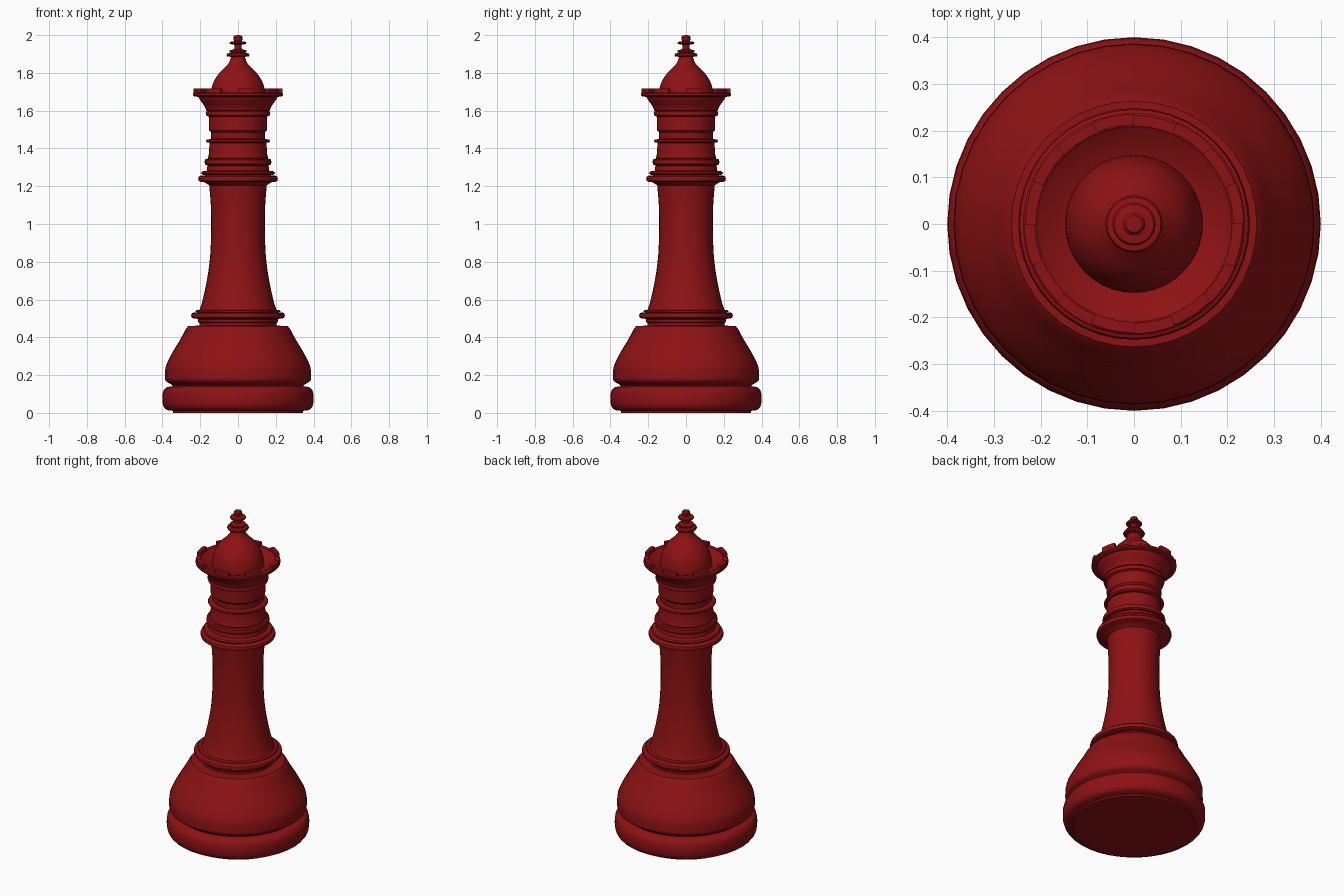
import bpy, bmesh
from math import sin, cos, pi, radians

if "Cube" in bpy.data.objects:
    bpy.data.objects.remove(bpy.data.objects["Cube"])

SEGS = 40

red = bpy.data.materials.new("red_lacquer")
red.diffuse_color = (0.27, 0.006, 0.007, 1)
red.use_nodes = True
red.node_tree.nodes["Principled BSDF"].inputs["Base Color"].default_value = red.diffuse_color


def bead(r_in, r_out, z0, z1, n=6, power=0.7):
    """Rounded moulding: half super-ellipse bulging from r_in to r_out."""
    pts = []
    for i in range(n + 1):
        a = -pi / 2 + pi * i / n
        c, s = max(cos(a), 0.0), sin(a)
        z = (z0 + z1) / 2 + (z1 - z0) / 2 * (abs(s) ** power) * (1 if s > 0 else -1)
        pts.append((r_in + (r_out - r_in) * c ** power, z))
    return pts


def smooth(pts, n=4):
    """Catmull-Rom curve through profile points."""
    p = [pts[0]] + pts + [pts[-1]]
    out = []
    for i in range(1, len(p) - 2):
        a, b, c, d = p[i - 1:i + 3]
        for k in range(n):
            t = k / n
            out.append(tuple(0.5 * (2 * b[j] + (c[j] - a[j]) * t
                       + (2 * a[j] - 5 * b[j] + 4 * c[j] - d[j]) * t * t
                       + (3 * b[j] - a[j] - 3 * c[j] + d[j]) * t ** 3) for j in (0, 1)))
    return out + [pts[-1]]


def finish(name, bm, angle=35):
    bmesh.ops.recalc_face_normals(bm, faces=bm.faces)
    me = bpy.data.meshes.new(name)
    bm.to_mesh(me)
    bm.free()
    me.materials.append(red)
    ob = bpy.data.objects.new(name, me)
    bpy.context.collection.objects.link(ob)
    bpy.ops.object.select_all(action='DESELECT')
    ob.select_set(True)
    bpy.context.view_layer.objects.active = ob
    bpy.ops.object.shade_smooth_by_angle(angle=radians(angle))
    return ob


def lathe(name, profile):
    """Turn a (radius, z) profile around the z axis."""
    bm = bmesh.new()
    vs = [bm.verts.new((r, 0, z)) for r, z in profile]
    es = [bm.edges.new(e) for e in zip(vs, vs[1:])]
    bmesh.ops.spin(bm, geom=vs + es, cent=(0, 0, 0), axis=(0, 0, 1),
                   angle=2 * pi, steps=SEGS, use_duplicate=False)
    bmesh.ops.remove_doubles(bm, verts=bm.verts, dist=1e-5)
    return finish(name, bm)


# Foot: flat underside and a fat rounded ring
lathe("foot", [(0, 0), (0.345, 0), (0.345, 0.01)]
      + bead(0.35, 0.40, 0.012, 0.14, 10) + [(0.345, 0.142)])

# Bell-shaped base
lathe("bell_base", [(0.345, 0.142)]
      + smooth([(0.352, 0.15), (0.383, 0.17), (0.386, 0.20), (0.381, 0.25), (0.347, 0.32),
                (0.305, 0.39), (0.278, 0.44), (0.263, 0.46)], 3)
      + [(0.205, 0.462)])

# Ring between base and column
lathe("lower_collar", [(0.205, 0.462), (0.205, 0.475), (0.212, 0.482), (0.212, 0.495)]
      + bead(0.215, 0.248, 0.498, 0.533) + [(0.225, 0.535), (0.222, 0.543), (0.205, 0.545)])

# Tapered column
lathe("column", smooth([(0.205, 0.545), (0.192, 0.58), (0.171, 0.67), (0.154, 0.77), (0.145, 0.87),
                        (0.142, 1.0), (0.144, 1.1), (0.152, 1.205)]))

# Stack of neck rings
lathe("neck_rings", [(0.152, 1.205), (0.168, 1.215)]
      + bead(0.18, 0.211, 1.222, 1.257) + bead(0.17, 0.196, 1.259, 1.281, 4)
      + [(0.165, 1.283), (0.162, 1.308)]
      + bead(0.158, 0.177, 1.31, 1.346)
      + [(0.160, 1.35), (0.154, 1.37), (0.151, 1.427)]
      + bead(0.151, 0.169, 1.43, 1.449, 4)
      + [(0.142, 1.452), (0.143, 1.485), (0.153, 1.495), (0.155, 1.568)])

# Flared crown with a dished top
lathe("crown", [(0.155, 1.568)] + bead(0.158, 0.171, 1.571, 1.598, 4)
      + smooth([(0.168, 1.60), (0.178, 1.625), (0.198, 1.652), (0.209, 1.673)], 3)
      + [(0.230, 1.675), (0.238, 1.681), (0.238, 1.691), (0.233, 1.696),
         (0.210, 1.696), (0.204, 1.69), (0.147, 1.668)])

# Eight raised, slightly curved teeth around the rim
bm = bmesh.new()
half = radians(11)
for k in range(8):
    mid = radians(11 + 45 * k)
    outline = [(0.235, mid - half + half * i / 2) for i in range(5)]
    outline += [(0.212, mid + half - half * i / 2) for i in range(5)]
    low = [bm.verts.new((r * cos(a), r * sin(a), 1.694)) for r, a in outline]
    top = [bm.verts.new((r * cos(a), r * sin(a), 1.717)) for r, a in outline]
    bm.faces.new(top)
    bm.faces.new(low)
    for i in range(10):
        j = (i + 1) % 10
        bm.faces.new((low[i], low[j], top[j], top[i]))
finish("crown_teeth", bm)

# Dome rising out of the crown
lathe("dome", smooth([(0.147, 1.668), (0.143, 1.705), (0.130, 1.75), (0.105, 1.792),
                      (0.071, 1.827), (0.050, 1.85), (0.040, 1.875)]))

# Finial: two discs and a knob
lathe("finial", [(0.040, 1.875), (0.036, 1.884)] + bead(0.045, 0.061, 1.886, 1.905, 4)
      + bead(0.034, 0.046, 1.907, 1.922, 4) + [(0.020, 1.926), (0.019, 1.948)]
      + bead(0.028, 0.046, 1.951, 1.966, 4)
      + [(0.019, 1.968), (0.023, 1.976), (0.024, 1.990), (0.018, 1.998), (0, 2.0)])
